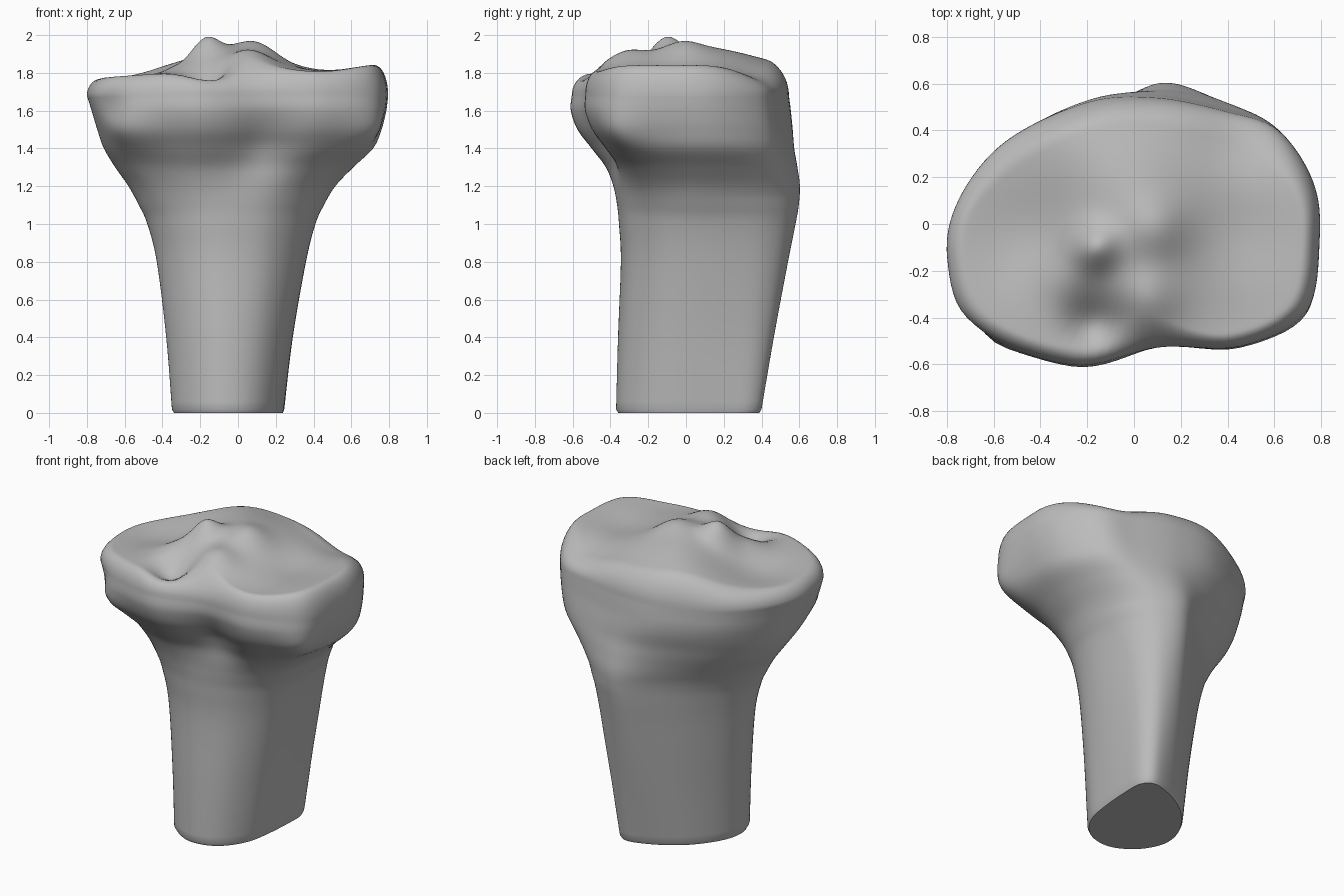
import bpy, bmesh, math
from mathutils import Vector

cube = bpy.data.objects.get("Cube")
if cube:
    bpy.data.objects.remove(cube, do_unlink=True)

AROUND = 8       # steps between two outline points
PER_ROW = 6      # rings between two silhouette rows
RIM_RINGS = 10
TOP_RINGS = 34

# Outlines, counter-clockwise from the +x side
SHAFT = [(.23, .01), (.245, .2), (.24, .34), (.17, .4), (.02, .36), (-.14, .27), (-.26, .15),
         (-.34, .01), (-.35, -.13), (-.27, -.27), (-.13, -.355), (.01, -.35), (.12, -.28), (.2, -.15)]
NECK = [(.52, .02), (.51, .24), (.44, .43), (.31, .56), (.12, .6), (-.11, .46), (-.36, .28),
        (-.54, .1), (-.58, -.08), (-.47, -.25), (-.25, -.365), (-.01, -.38), (.23, -.33), (.43, -.18)]
PLATEAU = [(.8, -.05), (.77, .2), (.62, .42), (.4, .5), (.1, .56), (-.2, .54), (-.55, .37),
           (-.75, .12), (-.8, -.14), (-.69, -.43), (-.27, -.6), (.1, -.53), (.46, -.52), (.74, -.37)]

# Silhouette rows: height, x low, x high, y low, y high
ROWS = [(.02, -.35, .245, -.37, .4), (.4, -.38, .29, -.36, .465), (.8, -.43, .36, -.345, .54),
        (1, -.48, .41, -.355, .58), (1.1, -.525, .455, -.365, .597), (1.2, -.58, .515, -.385, .603),
        (1.3, -.65, .61, -.425, .59), (1.4, -.71, .715, -.5, .573), (1.5, -.745, .76, -.575, .565),
        (1.6, -.775, .785, -.61, .555), (1.68, -.8, .795, -.605, .545)]

# Joint surface relief: x, y, radius, rise
RELIEF = [(-.02, -.05, .32, .09), (-.17, -.1, .1, .105), (.1, -.02, .13, .05), (0, .2, .25, .05),
          (.06, -.32, .13, .06), (-.25, .37, .24, .05), (-.3, -.22, .12, .03), (-.48, -.05, .22, -.04),
          (.45, -.05, .23, -.04), (-.17, -.43, .12, -.1), (.5, .45, .22, -.075), (.45, -.45, .22, -.03)]

# Side swellings and hollows: x, y, z, radius, push outwards
SWELLINGS = [(.17, -.46, 1.43, .18, -.06), (.68, -.36, 1.47, .13, .04),
             (-.57, -.48, 1.47, .13, .05), (-.66, -.42, 1.63, .08, -.02)]


def spline(a, b, c, d, t):
    """Smooth curve through b and c."""
    return [q + .5 * t * (r - p + t * (2 * p - 5 * q + 4 * r - s + t * (3 * (q - r) + s - p)))
            for p, q, r, s in zip(a, b, c, d)]


def fit_box(points, x0, x1, y0, y1):
    xs, ys = [p[0] for p in points], [p[1] for p in points]
    ax, ay = min(xs), min(ys)
    sx, sy = (x1 - x0) / (max(xs) - ax), (y1 - y0) / (max(ys) - ay)
    return [(x0 + (x - ax) * sx, y0 + (y - ay) * sy) for x, y in points]


def outline(points):
    n = len(points)
    loop = [spline(points[i - 1], points[i], points[(i + 1) % n], points[(i + 2) % n], k / AROUND)
            for i in range(n) for k in range(AROUND)]
    return fit_box(loop, -1, 1, -1, 1)


def blend(first, second, t):
    return [tuple(u + (v - u) * t for u, v in zip(p, q)) for p, q in zip(first, second)]


def smooth(t):
    t = max(0, min(1, t))
    return t * t * (3 - 2 * t)


def top_height(x, y):
    z = 1.815 + .05 * x
    for cx, cy, r, rise in RELIEF:
        z += rise * math.exp(-((x - cx) ** 2 + (y - cy) ** 2) / r ** 2)
    return z


def swell(co):
    push = sum(amount * math.exp(-(co - Vector((x, y, z))).length_squared / r ** 2)
               for x, y, z, r, amount in SWELLINGS)
    out = Vector((co.x, co.y, 0))
    return co + out.normalized() * push if out.length > .1 else co


shaft, neck, plateau = outline(SHAFT), outline(NECK), outline(PLATEAU)


def section(row):
    z = row[0]
    shape = blend(shaft, neck, min(1, z / 1.15))
    shape = blend(shape, plateau, smooth((z - 1.05) / .55))
    return [Vector((x, y, z)) for x, y in fit_box(shape, *row[1:])]


# Slightly rounded cut end, then the shaft and flare
rings = []
last = len(ROWS) - 1
for i in range(last):
    a, d = ROWS[max(i - 1, 0)], ROWS[min(i + 2, last)]
    for k in range(PER_ROW):
        rings.append(section(spline(a, ROWS[i], ROWS[i + 1], d, k / PER_ROW)))
rings.append(section(ROWS[last]))
rings.insert(0, [Vector((v.x * .97, v.y * .97, 0)) for v in rings[0]])

# Rounded rim, softer at the back and in the front notch
edge = rings[-1]


def rim_inset(v):
    notch = math.exp(-((v.x - .02) / .25) ** 2) * smooth(-v.y / .3)
    return .1 + .1 * smooth(v.y / .45) + .18 * notch


def top_ring(inner, lift):
    """inner runs from 0 at the outer edge to 1 at the end of the rim, then to 2 in the middle"""
    ring = []
    for v in edge:
        inset = rim_inset(v)
        scale = 1 - inset * inner if inner <= 1 else (1 - inset) * (2 - inner)
        x, y = v.x * scale, v.y * scale
        ring.append(Vector((x, y, v.z + (top_height(x, y) - v.z) * lift)))
    return ring


for k in range(1, RIM_RINGS + 1):
    a = math.pi / 2 * k / RIM_RINGS
    rings.append(top_ring(1 - math.cos(a), math.sin(a)))

# Joint surface closing to the middle
for k in range(1, TOP_RINGS):
    rings.append(top_ring(1 + k / TOP_RINGS, 1))

# Skin the rings
bm = bmesh.new()
skin = [[bm.verts.new(swell(v)) for v in ring] for ring in rings]
count = len(edge)
for low, high in zip(skin, skin[1:]):
    for j in range(count):
        n = (j + 1) % count
        bm.faces.new((low[j], low[n], high[n], high[j]))
centre = bm.verts.new((0, 0, top_height(0, 0)))
for j in range(count):
    bm.faces.new((skin[-1][j], skin[-1][(j + 1) % count], centre))
bm.faces.new(list(reversed(skin[0])))
bmesh.ops.recalc_face_normals(bm, faces=bm.faces)

mesh = bpy.data.meshes.new("bone_end")
bm.to_mesh(mesh)
bm.free()
bone = bpy.data.objects.new("bone_end", mesh)
bpy.context.collection.objects.link(bone)

# Plain grey
grey = bpy.data.materials.new("plain_grey")
grey.use_nodes = True
colour = (.5, .5, .5, 1)
grey.diffuse_color = colour
for node in grey.node_tree.nodes:
    if node.type == 'BSDF_PRINCIPLED':
        node.inputs["Base Color"].default_value = colour
        node.inputs["Roughness"].default_value = .6
mesh.materials.append(grey)

bpy.ops.object.select_all(action='DESELECT')
bone.select_set(True)
bpy.context.view_layer.objects.active = bone
bpy.ops.object.shade_smooth_by_angle(angle=math.radians(40))
